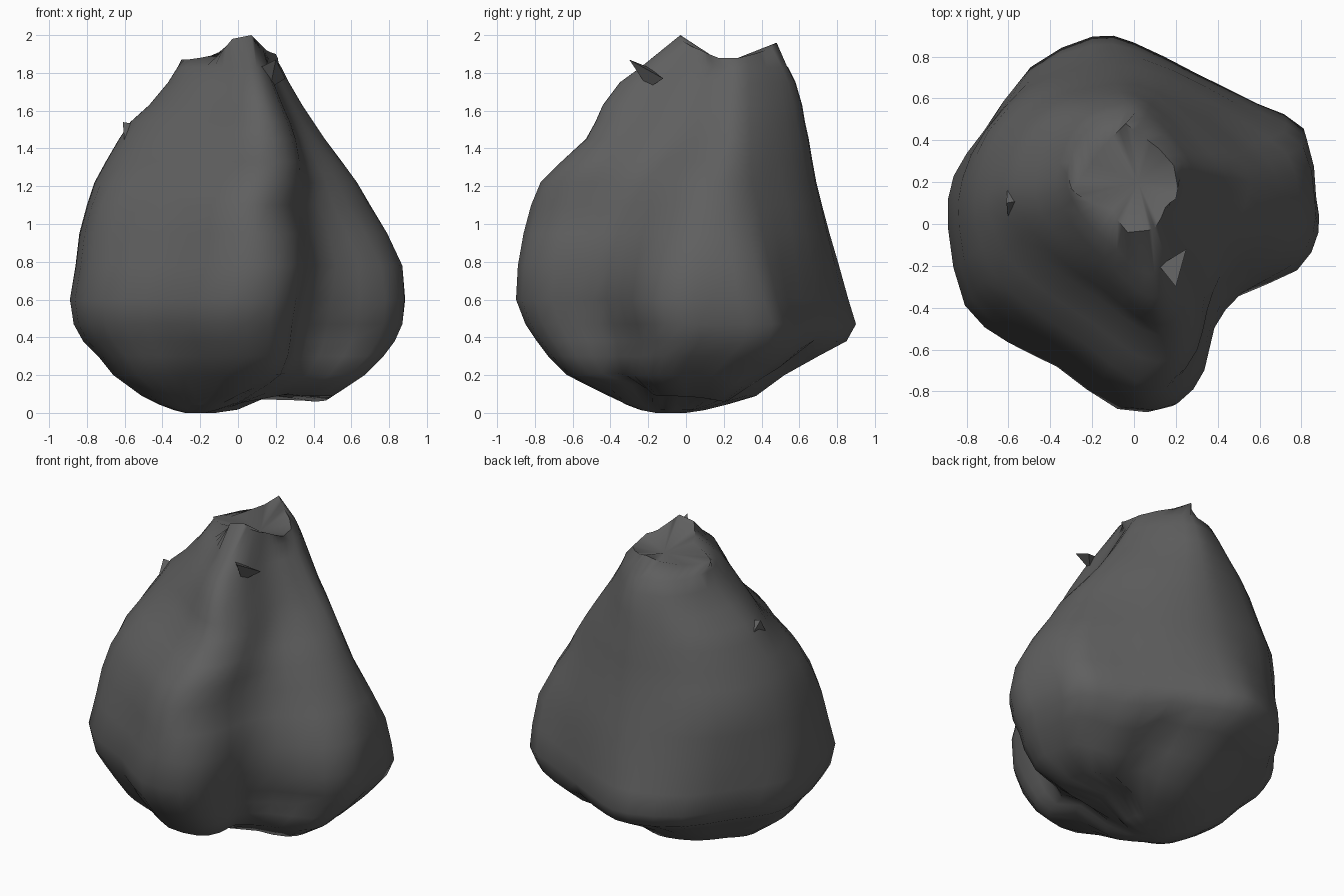
import bpy, bmesh, math
from mathutils import Vector

# Plan outlines, anticlockwise from the right: lobed base, waist and tapered neck
LOW = [(.88, -.03), (.86, .15), (.82, .45), (.6, .57), (.3, .72), (0, .87), (-.2, .9),
       (-.5, .75), (-.7, .46), (-.85, .25), (-.88, 0), (-.8, -.39), (-.6, -.565),
       (-.38, -.67), (-.1, -.87), (.17, -.86), (.29, -.7), (.32, -.49), (.48, -.34), (.78, -.22)]
MID = [(.66, 0), (.69, .14), (.63, .31), (.46, .46), (.25, .62), (0, .72), (-.25, .71),
       (-.5, .64), (-.7, .45), (-.79, .22), (-.8, 0), (-.73, -.28), (-.53, -.46),
       (-.29, -.62), (-.02, -.82), (.15, -.79), (.27, -.64), (.33, -.45), (.42, -.27), (.57, -.13)]
HIGH = [(.37, .1), (.4, .18), (.42, .28), (.32, .41), (.17, .54), (0, .64), (-.18, .63),
        (-.38, .57), (-.52, .45), (-.6, .29), (-.62, .12), (-.51, -.06), (-.34, -.21),
        (-.17, -.32), (.02, -.46), (.17, -.49), (.27, -.37), (.29, -.21), (.3, -.08), (.33, .02)]
# Height and extents of each ring: z, xmin, xmax, ymin, ymax
RINGS = [(0, -.28, -.12, -.16, 0), (.015, -.34, 0, -.24, .1), (.045, -.42, .2, -.32, .22),
         (.09, -.51, .5, -.42, .37), (.2, -.66, .67, -.63, .52), (.3, -.74, .77, -.73, .7),
         (.38, -.82, .83, -.79, .85), (.47, -.87, .87, -.85, .9), (.6, -.89, .885, -.9, .86),
         (.78, -.86, .87, -.89, .81), (.95, -.84, .79, -.86, .76), (1.1, -.8, .7, -.82, .72),
         (1.22, -.76, .63, -.77, .69), (1.33, -.7, .55, -.66, .67), (1.45, -.63, .46, -.53, .65),
         (1.54, -.57, .4, -.48, .63), (1.63, -.47, .34, -.44, .615), (1.75, -.37, .27, -.35, .58),
         (1.83, -.32, .23, -.24, .54)]
# Torn rim around the top
RIM = [(.2, .12, 1.9), (.21, .17, 1.88), (.19, .28, 1.88), (.12, .36, 1.9), (.04, .42, 1.92),
       (-.04, .48, 1.96), (-.1, .42, 1.91), (-.17, .34, 1.88), (-.23, .25, 1.86),
       (-.3, .17, 1.87), (-.27, .14, 1.87), (-.2, .1, 1.88), (-.1, .07, 1.9),
       (-.08, .02, 1.92), (-.03, -.04, 1.98), (.07, -.03, 2.0), (.1, -.02, 1.97),
       (.13, .03, 1.94), (.15, .08, 1.92), (.17, .1, 1.91)]

skin = bpy.data.materials.new("dark_skin")
skin.diffuse_color = (.115, .115, .115, 1)


def unit(pts):
    axes = []
    for a in zip(*pts):
        lo, hi = min(a), max(a)
        axes.append([(v - lo) / (hi - lo) for v in a])
    return [Vector(p) for p in zip(*axes)]


def refine(pts, k):
    # insert a midpoint on each side; k = 1/16 rounds it, k = 0 keeps it straight
    p, out = [Vector(q) for q in pts], []
    for i in range(len(p)):
        a, b, c, d = (p[(i + o) % len(p)] for o in (-1, 0, 1, 2))
        out += [b, (b + c) * (.5 + k) - (a + d) * k]
    return out


def finish(name, bm, angle):
    bmesh.ops.recalc_face_normals(bm, faces=bm.faces)
    me = bpy.data.meshes.new(name)
    bm.to_mesh(me)
    bm.free()
    me.materials.append(skin)
    ob = bpy.data.objects.new(name, me)
    bpy.context.collection.objects.link(ob)
    bpy.ops.object.select_all(action='DESELECT')
    ob.select_set(True)
    bpy.context.view_layer.objects.active = ob
    bpy.ops.object.shade_smooth_by_angle(angle=math.radians(angle))


def underside(x, y, z):
    # groove splitting the base into two lobes, with the right lobe bulging down
    if z > .42:
        return 0
    d = x - (.17 + .12 * y)
    fade = max(0, min(1, (.75 - y) / .2, (y + .55) / .2))
    lobe = math.exp(-((x - .45) ** 2 + (y - .42) ** 2) / .06)
    return .07 * math.exp(-d * d / .008) * fade - .07 * lobe


# Bulbous body lofted through the rings
low, mid, high = (unit(refine(o, 1 / 16)) for o in (LOW, MID, HIGH))
bm = bmesh.new()
loops = []
for z, x0, x1, y0, y1 in RINGS:
    if z < 1.1:
        a, b, t = low, mid, max(0, (z - .5) / .6)
    else:
        a, b, t = mid, high, min(1, (z - 1.1) / .4)
    ring = []
    for u, v in unit([p.lerp(q, t) for p, q in zip(a, b)]):
        x, y = x0 + u * (x1 - x0), y0 + v * (y1 - y0)
        ring.append(bm.verts.new((x, y, max(0, z + underside(x, y, z)))))
    loops.append(ring)
loops.append([bm.verts.new(p) for p in refine(RIM, 0)])
n = len(low)
for a, b in zip(loops, loops[1:]):
    for i in range(n):
        j = (i + 1) % n
        bm.faces.new((a[i], a[j], b[j], b[i]))
for ring, tip in ((loops[0], (-.2, -.08, 0)), (loops[-1], (.02, .2, 1.85))):
    c = bm.verts.new(tip)
    for i in range(n):
        bm.faces.new((ring[i], ring[(i + 1) % n], c))
finish("bulb_body", bm, 60)

# Small torn flaps of skin: front shoulder and left shoulder
bm = bmesh.new()
for pts in (((.25, -.12, 1.77), (.2, -.3, 1.87), (.12, -.2, 1.83), (.17, -.2, 1.72)),
            ((-.6, .02, 1.42), (-.61, .1, 1.54), (-.6, .24, 1.42), (-.5, .12, 1.52))):
    flap = [bm.verts.new(p) for p in pts]
    for f in ((0, 1, 2), (0, 3, 1), (1, 3, 2), (0, 2, 3)):
        bm.faces.new([flap[i] for i in f])
finish("skin_flaps", bm, 30)
